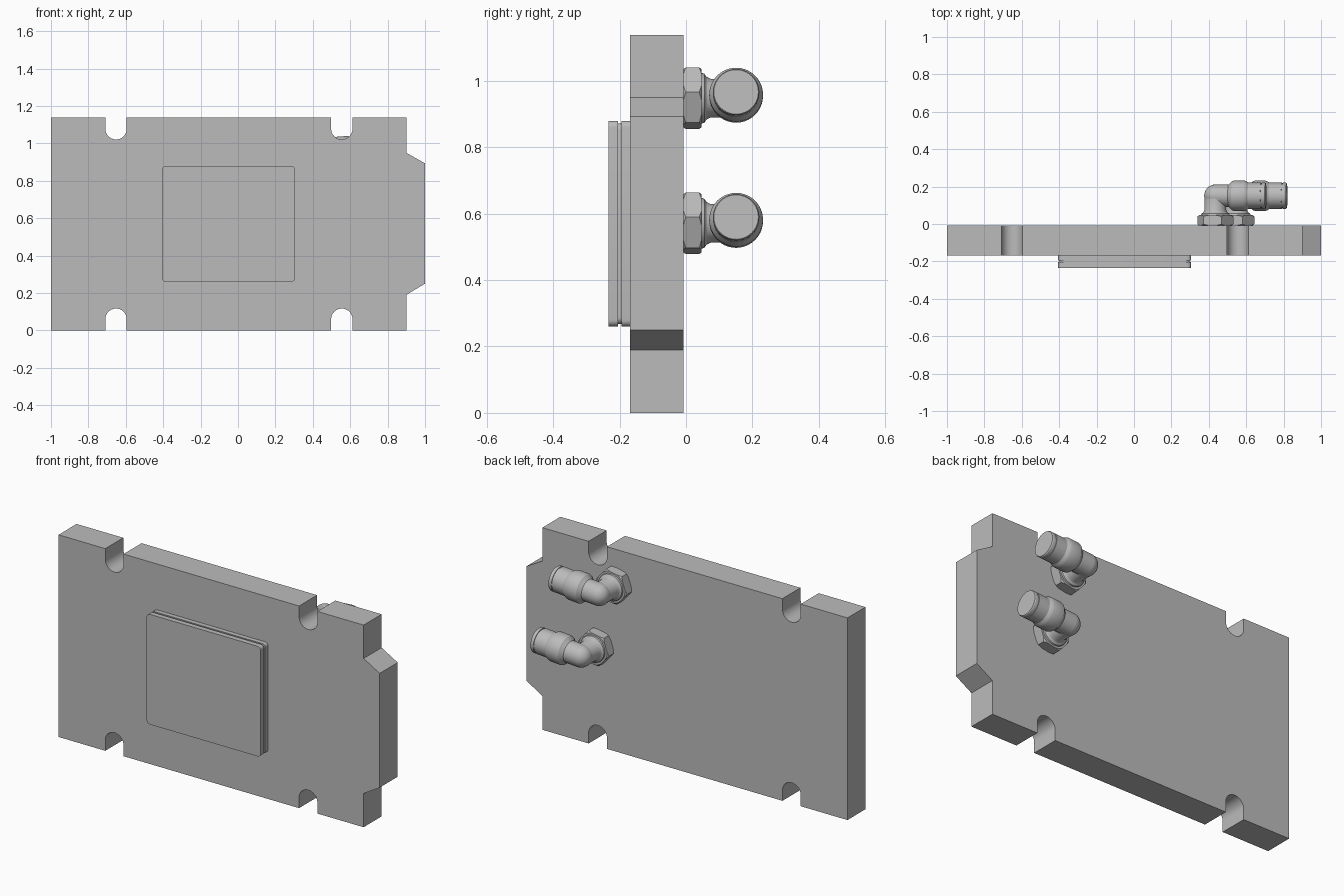
import bpy, bmesh
from math import cos, sin, pi, radians
from mathutils import Matrix, Vector

if "Cube" in bpy.data.objects:
    bpy.data.objects.remove(bpy.data.objects["Cube"], do_unlink=True)

metal = bpy.data.materials.new("plain grey")
metal.use_nodes = True
GREY = (0.5, 0.5, 0.5, 1)
metal.diffuse_color = GREY
metal.node_tree.nodes["Principled BSDF"].inputs["Base Color"].default_value = GREY
parts = []


def finish(name, bm, matrix=Matrix()):
    bmesh.ops.remove_doubles(bm, verts=bm.verts, dist=1e-5)
    bmesh.ops.recalc_face_normals(bm, faces=bm.faces)
    mesh = bpy.data.meshes.new(name)
    bm.to_mesh(mesh)
    bm.free()
    mesh.transform(matrix)
    mesh.materials.append(metal)
    obj = bpy.data.objects.new(name, mesh)
    bpy.context.collection.objects.link(obj)
    parts.append(obj)
    return obj


def slab(name, outline, y0, y1, matrix=Matrix()):
    """Extrude an x-z outline from y0 to y1."""
    bm = bmesh.new()
    face = bm.faces.new([bm.verts.new((x, y0, z)) for x, z in outline])
    new = bmesh.ops.extrude_face_region(bm, geom=[face])["geom"]
    verts = [v for v in new if isinstance(v, bmesh.types.BMVert)]
    bmesh.ops.translate(bm, verts=verts, vec=(0, y1 - y0, 0))
    return finish(name, bm, matrix)


def lathe(name, profile, matrix, steps=40):
    """Revolve (distance, radius) pairs around the x axis."""
    bm = bmesh.new()
    verts = [bm.verts.new((s, 0, r)) for s, r in profile]
    edges = [bm.edges.new(pair) for pair in zip(verts, verts[1:])]
    bmesh.ops.spin(bm, geom=verts + edges, cent=(0, 0, 0), axis=(1, 0, 0),
                   angle=2 * pi, steps=steps, use_duplicate=False)
    return finish(name, bm, matrix)


def arc(cx, cz, r, a0, a1, n):
    angles = [radians(a0 + (a1 - a0) * i / n) for i in range(n + 1)]
    return [(cx + r * cos(a), cz + r * sin(a)) for a in angles]


def rounded_rect(x0, x1, z0, z1, r):
    return (arc(x1 - r, z0 + r, r, -90, 0, 6) + arc(x1 - r, z1 - r, r, 0, 90, 6)
            + arc(x0 + r, z1 - r, r, 90, 180, 6) + arc(x0 + r, z0 + r, r, 180, 270, 6))


# Main plate with four round-ended slots and a stepped right end
TOP, FRONT, BACK = 1.138, -0.168, -0.008
SLOT_X, SLOT_R = (-0.652, 0.555), 0.057


def slot(x, z, up):
    s = 1 if up else -1
    ends = arc(x, z + s * 0.06, SLOT_R, 180, 180 - s * 180, 20)
    pts = [(x - SLOT_R, z)] + ends + [(x + SLOT_R, z)]
    return pts if up else pts[::-1]


outline = [(-1, 0)]
for x in SLOT_X:
    outline += slot(x, 0, True)
outline += [(0.9, 0), (0.9, 0.19), (1, 0.25), (1, 0.893), (0.9, 0.95), (0.9, TOP)]
for x in reversed(SLOT_X):
    outline += slot(x, TOP, False)
outline += [(-1, TOP)]
slab("base_plate", outline, FRONT, BACK)

# Front pad in two layers with a narrow groove between
for name, inset, y0, y1 in (("pad_back_layer", 0, -0.194, FRONT),
                            ("pad_groove", 0.008, -0.2045, -0.194),
                            ("pad_front_layer", 0, -0.234, -0.2045)):
    slab(name, rounded_rect(-0.405 + inset, 0.305 - inset, 0.26 + inset,
                            0.88 - inset, 0.02), y0, y1)

# Elbow fittings on the back
AXIS_Y = 0.151
NUT_R = 0.098
STEM = [(0.04, 0), (0.04, 0.078), (0.055, 0.074), (0.062, 0.064),
        (0.075, 0.058), (AXIS_Y, 0.058)]
SOCKET = [(0, 0.06), (0.07, 0.06), (0.078, 0.066), (0.09, 0.078), (0.1, 0.081),
          (0.155, 0.081), (0.165, 0.078), (0.178, 0.07), (0.245, 0.07),
          (0.245, 0.066), (0.25, 0.066), (0.25, 0.07), (0.265, 0.07),
          (0.27, 0.067), (0.27, 0)]


def chamfered_nut(name, place):
    """Hexagon whose corners are trimmed by shallow cones on both rims."""
    hexagon = [(NUT_R * cos(a), NUT_R * sin(a))
               for a in (radians(11 + 60 * i) for i in range(6))]
    nut = slab(name, hexagon, BACK, 0.047, place)
    cone = lathe(name + "_cutter", [(-0.009, 0), (-0.009, 0.086), (0.001, 0.1),
                                    (0.038, 0.1), (0.048, 0.086), (0.048, 0)],
                 place @ Matrix.Rotation(pi / 2, 4, "Z"))
    parts.remove(cone)
    cone.hide_render = True
    cone.hide_set(True)
    trim = nut.modifiers.new("rim chamfer", "BOOLEAN")
    trim.operation = "INTERSECT"
    trim.object = cone
    bpy.context.view_layer.update()
    baked = bpy.data.meshes.new_from_object(
        nut.evaluated_get(bpy.context.evaluated_depsgraph_get()))
    nut.modifiers.clear()
    nut.data = baked
    bpy.data.objects.remove(cone, do_unlink=True)


for label, x, z in (("upper", 0.435, 0.948), ("lower", 0.547, 0.571)):
    place = Matrix.Translation((x, 0, z))
    chamfered_nut(label + "_fitting_nut", place)
    lathe(label + "_fitting_stem", STEM, place @ Matrix.Rotation(pi / 2, 4, "Z"))
    turn = place @ Matrix.Translation((0, AXIS_Y, 0)) @ Matrix.Rotation(radians(-4), 4, "Y")
    lathe(label + "_fitting_socket", SOCKET, turn)
    ball = bmesh.new()
    bmesh.ops.create_uvsphere(ball, u_segments=32, v_segments=20, radius=0.06)
    finish(label + "_fitting_elbow", ball, turn)

# Smooth the round surfaces, keep edges sharp
bpy.ops.object.select_all(action="DESELECT")
for obj in parts:
    obj.select_set(True)
bpy.context.view_layer.objects.active = parts[0]
bpy.ops.object.shade_smooth_by_angle(angle=radians(25))
